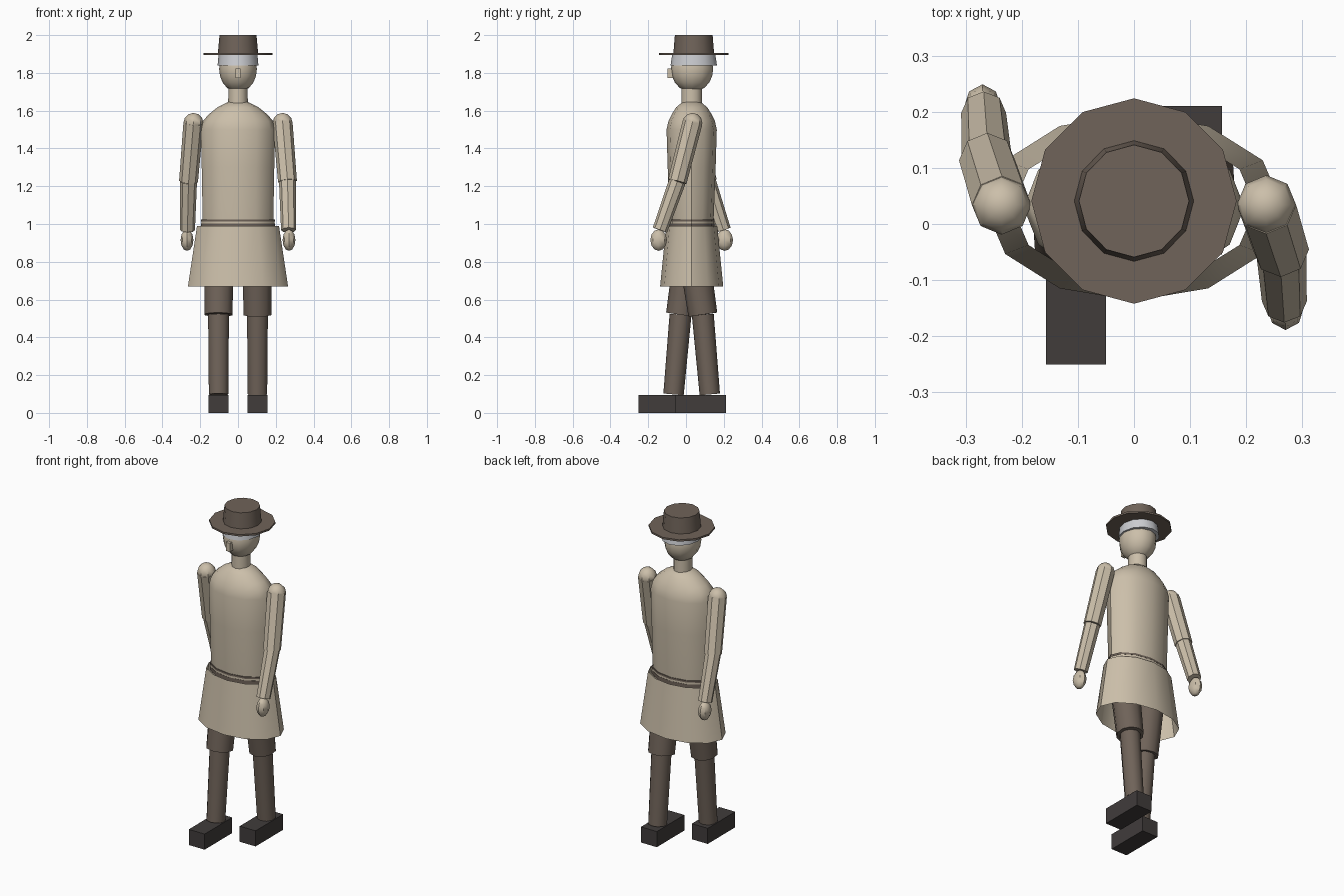
import bpy, bmesh, math
from mathutils import Vector, Matrix

cube = bpy.data.objects.get("Cube")
if cube:
    bpy.data.objects.remove(cube, do_unlink=True)


def material(name, rgb):
    m = bpy.data.materials.new(name)
    m.use_nodes = True
    m.diffuse_color = (*rgb, 1)
    m.node_tree.nodes["Principled BSDF"].inputs["Base Color"].default_value = (*rgb, 1)
    return m


BEIGE = material("beige_cloth", (0.60, 0.52, 0.40))
BROWN = material("brown_cloth", (0.16, 0.125, 0.10))
DARK = material("dark_leather", (0.052, 0.045, 0.044))
GREY = material("light_grey", (0.60, 0.61, 0.64))


def finish(name, bm, mat, smooth=True):
    bmesh.ops.recalc_face_normals(bm, faces=bm.faces)
    mesh = bpy.data.meshes.new(name)
    bm.to_mesh(mesh)
    bm.free()
    ob = bpy.data.objects.new(name, mesh)
    bpy.context.collection.objects.link(ob)
    mesh.materials.append(mat)
    if smooth:
        bpy.ops.object.select_all(action='DESELECT')
        ob.select_set(True)
        bpy.context.view_layer.objects.active = ob
        bpy.ops.object.shade_smooth_by_angle(angle=math.radians(42))
    return ob


def lathe(name, profile, y, mat, sides=12, caps=True):
    """Stack elliptical rings given as (x radius, y radius, z)."""
    bm = bmesh.new()
    rings = []
    for rx, ry, z in profile:
        angles = [math.tau * i / sides for i in range(sides)]
        rings.append([bm.verts.new((rx * math.cos(a), y + ry * math.sin(a), z)) for a in angles])
    for low, high in zip(rings, rings[1:]):
        for i in range(sides):
            j = (i + 1) % sides
            bm.faces.new((low[i], low[j], high[j], high[i]))
    if caps:
        bm.faces.new(rings[0])
        bm.faces.new(rings[-1])
    return finish(name, bm, mat)


def ball(name, centre, radii, mat, segments=12, rings=8):
    bm = bmesh.new()
    bmesh.ops.create_uvsphere(bm, u_segments=segments, v_segments=rings, radius=1,
                              matrix=Matrix.Translation(centre) @ Matrix.Diagonal((*radii, 1)))
    return finish(name, bm, mat)


def limb(name, start, end, r1, r2, mat, sides):
    start, end = Vector(start), Vector(end)
    axis = end - start
    turn = Vector((0, 0, -1)).rotation_difference(axis).to_matrix().to_4x4()
    bm = bmesh.new()
    bmesh.ops.create_cone(bm, cap_ends=True, segments=sides, radius1=r2, radius2=r1,
                          depth=axis.length,
                          matrix=Matrix.Translation((start + end) / 2) @ turn)
    return finish(name, bm, mat)


def box(name, centre, size, mat):
    bm = bmesh.new()
    bmesh.ops.create_cube(bm, size=1,
                          matrix=Matrix.Translation(centre) @ Matrix.Diagonal((*size, 1)))
    return finish(name, bm, mat, smooth=False)


# Body
MID = 0.03
lathe("torso", [(0.18, 0.11, 0.95), (0.187, 0.116, 1.02), (0.192, 0.127, 1.3),
                (0.197, 0.133, 1.5), (0.186, 0.123, 1.545), (0.155, 0.106, 1.58),
                (0.11, 0.083, 1.617), (0.055, 0.05, 1.645)], MID, BEIGE)
lathe("skirt", [(0.265, 0.167, 0.67), (0.217, 0.135, 0.99)], MID, BEIGE, caps=False)
lathe("belt_lower_edge", [(0.195, 0.12, 0.98), (0.195, 0.12, 1.002)], MID, BROWN)
lathe("belt_band", [(0.193, 0.119, 1.0), (0.193, 0.119, 1.014)], MID, BEIGE)
lathe("belt_upper_edge", [(0.195, 0.12, 1.013), (0.195, 0.12, 1.024)], MID, BROWN)
lathe("neck", [(0.053, 0.055, 1.6), (0.05, 0.055, 1.74)], MID, BEIGE)

# Head and hat
ball("head", (0, 0.032, 1.82), (0.10, 0.112, 0.122), BEIGE, 12, 10)
box("nose", (0, -0.08, 1.798), (0.027, 0.034, 0.052), BEIGE)
HAT = 0.041
lathe("hair_band", [(0.108, 0.123, 1.84), (0.103, 0.114, 1.897)], HAT, GREY)
lathe("hat_brim", [(0.183, 0.183, 1.895), (0.183, 0.183, 1.906)], HAT, BROWN)
lathe("hat_crown", [(0.107, 0.108, 1.9), (0.098, 0.1, 2.0)], HAT, BROWN)

# Limbs swing in opposite directions on the two sides
for s, side in ((1, "left"), (-1, "right")):
    shoulder = (s * 0.236, 0.034, 1.535)
    elbow = (s * 0.262, 0.034 - s * 0.08, 1.225)
    wrist = (s * 0.268, 0.03 - s * 0.168, 0.968)
    ball(side + "_shoulder", shoulder, (0.053, 0.053, 0.053), BEIGE, 8, 6)
    limb(side + "_upper_arm", shoulder, elbow, 0.053, 0.05, BEIGE, 8)
    limb(side + "_forearm", elbow, wrist, 0.045, 0.04, BEIGE, 8)
    ball(side + "_hand", (s * 0.27, 0.03 - s * 0.175, 0.915), (0.034, 0.044, 0.057), BEIGE, 8, 6)

    hip = (s * 0.1, MID, 0.92)
    knee = (s * 0.103, MID + s * 0.059, 0.52)
    ankle = (s * 0.103, MID + s * 0.096, 0.098)
    limb(side + "_breeches", hip, knee, 0.084, 0.077, BROWN, 10)
    limb(side + "_lower_leg", knee, ankle, 0.058, 0.054, BROWN, 10)
    box(side + "_shoe", (s * 0.103, -0.02 + s * 0.098, 0.0475), (0.107, 0.265, 0.095), DARK)
